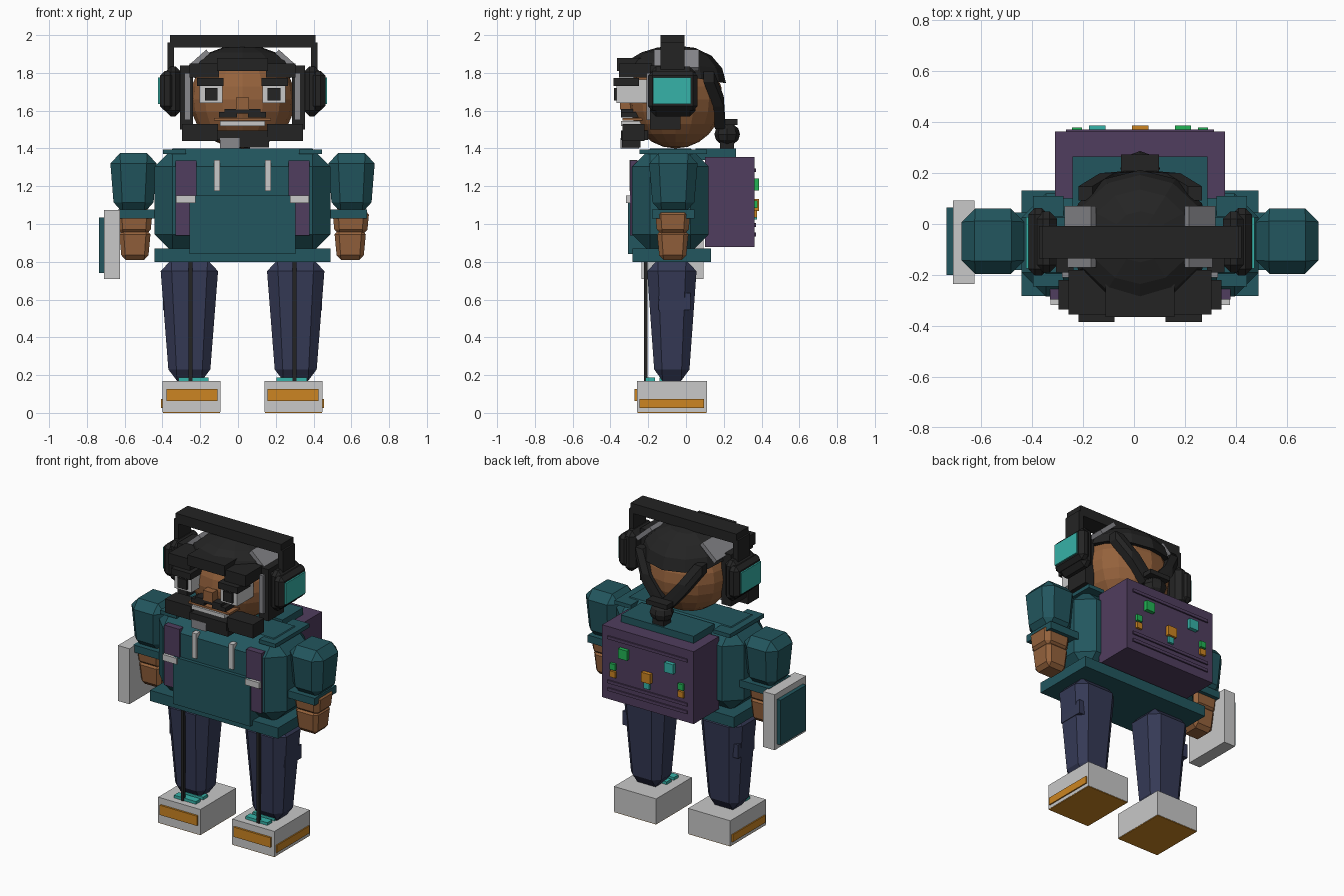
import bpy, bmesh, math
from mathutils import Matrix, Vector

if "Cube" in bpy.data.objects:
    bpy.data.objects.remove(bpy.data.objects["Cube"])

CX = 0.024  # body axis; the tablet shifts the overall centre


def material(name, hexa):
    srgb = [int(hexa[i:i + 2], 16) / 255 for i in (0, 2, 4)]
    col = [((c + 0.055) / 1.055) ** 2.4 for c in srgb] + [1]
    m = bpy.data.materials.new(name)
    m.use_nodes = True
    m.diffuse_color = col
    m.node_tree.nodes["Principled BSDF"].inputs["Base Color"].default_value = col
    return m


teal = material("hoodie teal", "22565E")
purple = material("pack purple", "503D5E")
navy = material("trouser navy", "353A56")
black = material("hair black", "242424")
skin = material("skin brown", "95623C")
light = material("light grey", "C8C8C8")
grey = material("silver hair", "88888C")
orange = material("orange", "CC8522")
cyan = material("screen cyan", "36B2A8")
green = material("light green", "22B455")


def finish(name, bm, mat):
    bmesh.ops.recalc_face_normals(bm, faces=bm.faces)
    me = bpy.data.meshes.new(name)
    bm.to_mesh(me)
    bm.free()
    me.materials.append(mat)
    ob = bpy.data.objects.new(name, me)
    ob.location.x = CX
    bpy.context.collection.objects.link(ob)
    return ob


def box(name, mat, x, y, z, bevel=0, taper=(1, 1), tilt=0):
    """Box from ranges; taper scales the bottom, tilt turns it about y."""
    bm = bmesh.new()
    bmesh.ops.create_cube(bm, size=1)
    size = Vector((x[1] - x[0], y[1] - y[0], z[1] - z[0]))
    mid = Vector((x[0] + x[1], y[0] + y[1], z[0] + z[1])) / 2
    for v in bm.verts:
        v.co *= size
    if bevel:
        bmesh.ops.bevel(bm, geom=bm.edges[:], offset=bevel, segments=1,
                        affect='EDGES', clamp_overlap=True)
    for v in bm.verts:
        t = 0.5 - v.co.z / size.z
        v.co.x *= 1 + (taper[0] - 1) * t
        v.co.y *= 1 + (taper[1] - 1) * t
    bm.transform(Matrix.Translation(mid) @ Matrix.Rotation(tilt, 4, 'Y'))
    return finish(name, bm, mat)


def pair(name, mat, x, y, z, bevel=0, taper=(1, 1), tilt=0):
    """The same box on the left (+x) and right (-x)."""
    box("left_" + name, mat, x, y, z, bevel, taper, tilt)
    box("right_" + name, mat, (-x[1], -x[0]), y, z, bevel, taper, -tilt)


def ball(name, mat, centre, radii, seg, rings):
    bm = bmesh.new()
    bmesh.ops.create_uvsphere(bm, u_segments=seg, v_segments=rings, radius=1)
    bm.transform(Matrix.Translation(centre) @ Matrix.Diagonal((*radii, 1)))
    return finish(name, bm, mat)


# Shoes
pair("shoe", light, (0.116, 0.423), (-0.26, 0.11), (0.004, 0.17))
pair("sole", orange, (0.118, 0.421), (-0.258, 0.108), (0, 0.006))
pair("toe_plate", orange, (0.133, 0.403), (-0.273, -0.25), (0.063, 0.127))
pair("shoe_side_plate", orange, (0.41, 0.431), (-0.245, 0.095), (0.026, 0.074))
pair("front_lace", cyan, (0.18, 0.34), (-0.215, -0.165), (0.16, 0.188))
pair("back_lace", cyan, (0.18, 0.34), (-0.14, -0.09), (0.16, 0.188))

# Legs
pair("leg", navy, (0.125, 0.438), (-0.21, 0.06), (0.17, 0.81), 0.06, (0.68, 0.66))
pair("leg_stripe", black, (0.265, 0.285), (-0.222, -0.203), (0.17, 0.82))
pair("leg_pocket", navy, (0.34, 0.421), (-0.145, 0.025), (0.545, 0.635))

# Hoodie
box("torso", teal, (-0.465, 0.465), (-0.285, 0.12), (0.85, 1.40), 0.095)
box("hem", teal, (-0.465, 0.465), (-0.283, 0.132), (0.80, 0.87))
box("front_pocket", teal, (-0.28, 0.28), (-0.308, -0.2), (0.84, 1.15))
box("hood", teal, (-0.265, 0.265), (0.05, 0.265), (1.34, 1.40))
pair("shoulder_bar", teal, (0.30, 0.42), (-0.245, 0.11), (1.37, 1.395))
pair("drawstring", light, (0.118, 0.15), (-0.30, -0.26), (1.175, 1.34))

# Arms
pair("sleeve", teal, (0.45, 0.704), (-0.2, 0.066), (1.06, 1.375), 0.055, (0.8, 0.8))
pair("cuff", teal, (0.434, 0.66), (-0.18, 0.045), (1.03, 1.078))
pair("wrist", skin, (0.475, 0.672), (-0.165, 0.025), (0.94, 1.08), 0.03, (0.86, 0.86))
pair("hand", skin, (0.485, 0.655), (-0.155, 0.015), (0.81, 0.97), 0.025, (0.82, 0.82))

# Tablet in the right hand
box("tablet", light, (-0.733, -0.65), (-0.235, 0.092), (0.71, 1.075))
box("tablet_screen", teal, (-0.759, -0.73), (-0.2, 0.065), (0.74, 1.035))

# Backpack with straps and indicator lights
box("backpack", purple, (-0.333, 0.333), (0.1, 0.362), (0.878, 1.354))
pair("strap", purple, (0.243, 0.354), (-0.297, -0.25), (0.94, 1.335))
pair("buckle", light, (0.25, 0.352), (-0.317, -0.28), (1.11, 1.15))
for i, z in enumerate((1.285, 0.995, 0.945)):
    box(f"pack_ridge_{i + 1}", purple, (-0.29, 0.29), (0.35, 0.371), (z - 0.01, z + 0.01))


def lamp(name, mat, x, z, r, depth):
    box(name, mat, (x - r, x + r), (0.35, 0.362 + depth), (z - r, z + r))


lamp("big_green_light", green, 0.168, 1.21, 0.032, 0.025)
lamp("big_cyan_light", cyan, -0.168, 1.21, 0.032, 0.025)
lamp("big_orange_light", orange, 0, 1.10, 0.032, 0.025)
lamp("small_cyan_light", cyan, 0, 1.045, 0.02, 0.015)
for side, x in (("left", 0.247), ("right", -0.247)):
    lamp(side + "_small_green_light", green, x, 1.105, 0.02, 0.017)
    lamp(side + "_small_orange_light", orange, x, 1.055, 0.02, 0.015)

# Head and face
ball("head", skin, (0, -0.055, 1.66), (0.28, 0.25, 0.26), 16, 12)
pair("eye", light, (0.106, 0.228), (-0.368, -0.2), (1.64, 1.765))
pair("pupil", black, (0.132, 0.2), (-0.38, -0.35), (1.655, 1.72))
pair("eyebrow", black, (0.1, 0.242), (-0.385, -0.25), (1.73, 1.772))
box("nose", skin, (-0.035, 0.035), (-0.35, -0.28), (1.605, 1.67))
box("moustache", black, (-0.095, 0.095), (-0.345, -0.25), (1.585, 1.61))
pair("moustache_tip", black, (0.03, 0.125), (-0.345, -0.2), (1.565, 1.592))
box("lip", skin, (-0.15, 0.15), (-0.335, -0.2), (1.547, 1.56))
box("teeth", light, (-0.12, 0.12), (-0.345, -0.2), (1.52, 1.545))

# Beard and sideburns
pair("jaw_beard", black, (0.13, 0.32), (-0.335, -0.22), (1.44, 1.53))
box("chin_beard", black, (-0.135, 0.135), (-0.345, -0.2), (1.445, 1.495))
box("chin_tuft", black, (-0.02, 0.14), (-0.34, -0.24), (1.405, 1.46))
box("silver_chin_tuft", grey, (-0.12, -0.015), (-0.347, -0.25), (1.40, 1.455))
pair("sideburn", black, (0.262, 0.33), (-0.19, -0.03), (1.50, 1.84))
pair("silver_sideburn", grey, (0.275, 0.306), (-0.21, -0.18), (1.55, 1.8))

# Hair cap: stacked rings, its rim lower at the back
bm = bmesh.new()
bmesh.ops.create_uvsphere(bm, u_segments=12, v_segments=8, radius=1)
bmesh.ops.bisect_plane(bm, geom=bm.verts[:] + bm.edges[:] + bm.faces[:],
                       plane_co=(0, 0, 0), plane_no=(0, 0, 1), clear_inner=True)
bmesh.ops.holes_fill(bm, edges=[e for e in bm.edges if e.is_boundary])
for v in bm.verts:
    h = v.co.z
    v.co = (v.co.x * 0.28, v.co.y * 0.262 - 0.05, 1.79 + h * 0.155 - 0.045 * v.co.y * (1 - h))
finish("hair_cap", bm, black)
box("front_fringe", black, (-0.135, 0.135), (-0.365, -0.2), (1.81, 1.88))
pair("side_fringe", black, (0.125, 0.28), (-0.355, -0.18), (1.775, 1.85))
pair("silver_temple", grey, (0.165, 0.305), (-0.17, 0.07), (1.852, 1.88), tilt=math.radians(42))

# Hair swept in a V towards the bun at the nape
for side, s in (("left", 1), ("right", -1)):
    path = [(0.215, 0.12, 1.78), (0.13, 0.172, 1.65), (0.03, 0.18, 1.53)]
    bm = bmesh.new()
    for a, b in zip(path, path[1:]):
        verts = []
        for p in (a, b):
            place = Matrix.Translation((s * p[0], p[1], p[2]))
            verts += bmesh.ops.create_cube(bm, size=0.055, matrix=place)["verts"]
        hull = bmesh.ops.convex_hull(bm, input=verts)
        inner = [g for g in hull["geom_interior"] if isinstance(g, bmesh.types.BMVert)]
        bmesh.ops.delete(bm, geom=inner, context='VERTS')
    finish(side + "_swept_hair", bm, black)
box("hair_tie", black, (-0.075, 0.075), (0.155, 0.272), (1.525, 1.555))
ball("hair_bun", black, (0, 0.218, 1.475), (0.078, 0.068, 0.06), 8, 6)
box("hair_end", black, (-0.04, 0.04), (0.18, 0.255), (1.40, 1.44))

# Headphones
box("headband", black, (-0.385, 0.385), (-0.135, -0.008), (1.935, 2.0))
pair("headband_arm", black, (0.362, 0.397), (-0.135, -0.008), (1.78, 1.96))
pair("ear_pad", black, (0.325, 0.41), (-0.19, 0.05), (1.57, 1.835), 0.03)
pair("ear_cup", black, (0.36, 0.438), (-0.202, 0.062), (1.6, 1.81), 0.025)
pair("ear_screen", cyan, (0.42, 0.448), (-0.175, 0.027), (1.635, 1.775))
